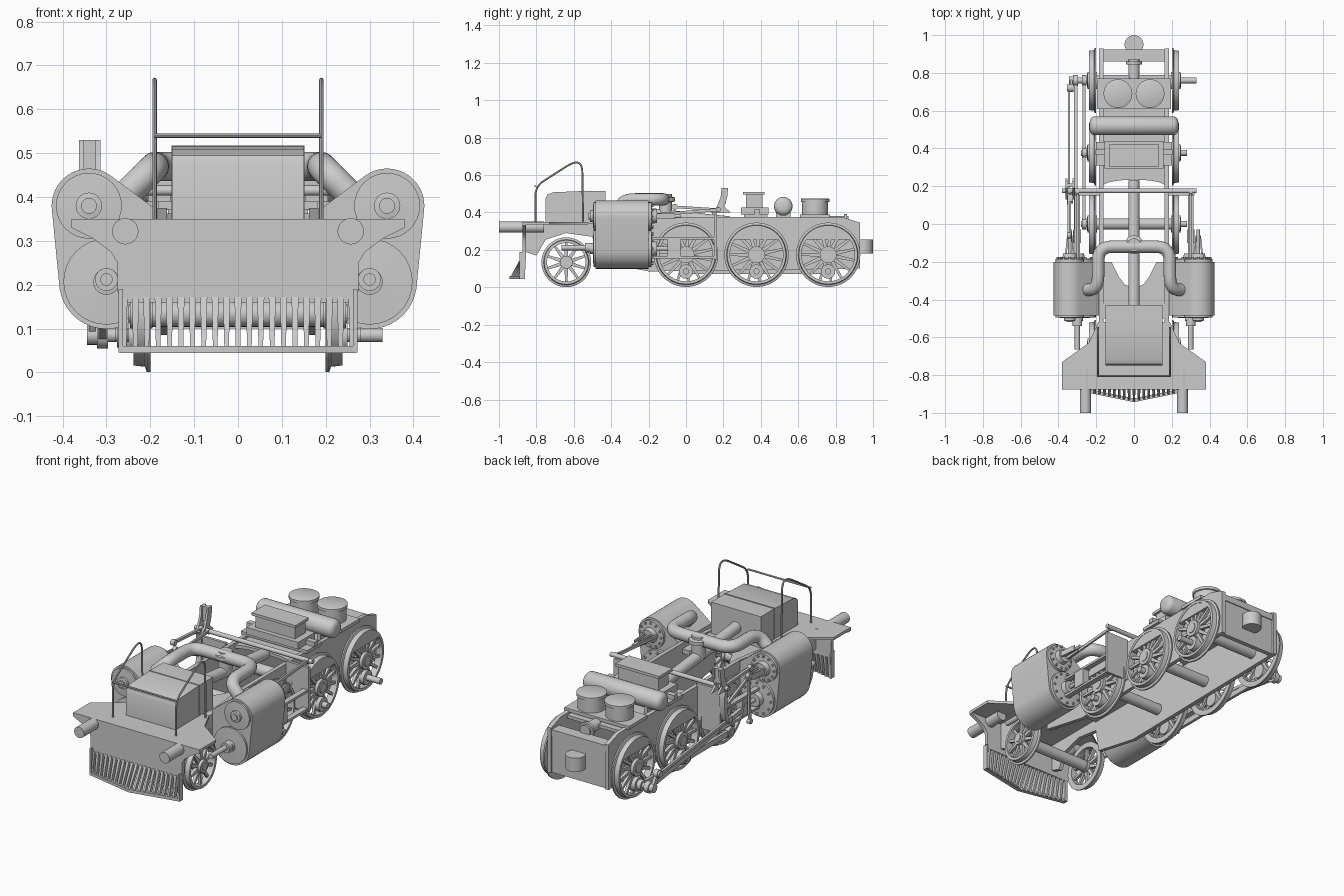
import bpy, bmesh, math
from mathutils import Vector, Matrix
from mathutils.geometry import convex_hull_2d

if "Cube" in bpy.data.objects:
    bpy.data.objects.remove(bpy.data.objects["Cube"])

B = bmesh.new()          # geometry of the part being built, in world coordinates


def done(name, mirror=False):
    """Turn the collected geometry into an object, optionally mirrored in x."""
    global B
    bmesh.ops.recalc_face_normals(B, faces=B.faces)
    for f in B.faces:
        f.smooth = True
    for e in B.edges:
        e.smooth = e.calc_face_angle(0) < 0.6
    me = bpy.data.meshes.new(name)
    B.to_mesh(me)
    B.free()
    B = bmesh.new()
    ob = bpy.data.objects.new(name, me)
    bpy.context.collection.objects.link(ob)
    if mirror:
        ob.modifiers.new("mirror", 'MIRROR').use_mirror_merge = False


def loft(rings, closed=False):
    vs = [[B.verts.new(p) for p in r] for r in rings]
    n = len(vs[0])
    pairs = list(zip(vs, vs[1:])) + ([(vs[-1], vs[0])] if closed else [])
    for a, b in pairs:
        for i in range(n):
            B.faces.new((a[i], a[(i + 1) % n], b[(i + 1) % n], b[i]))
    if not closed:
        B.faces.new(vs[0])
        B.faces.new(vs[-1])


def prism(pts, axis, a, b):
    put = {'x': lambda p, t: (t, p[0], p[1]), 'y': lambda p, t: (p[0], t, p[1]),
           'z': lambda p, t: (p[0], p[1], t)}[axis]
    loft([[put(p, t) for p in pts] for t in (a, b)])


def box(x0, x1, y0, y1, z0, z1):
    prism([(x0, y0), (x1, y0), (x1, y1), (x0, y1)], 'z', z0, z1)


def ring(c, d, r, n):
    q = Vector(d).to_track_quat('Z', 'Y')
    off = math.pi / 4 if n == 4 else 0
    return [Vector(c) + q @ Vector((r * math.cos(2 * math.pi * i / n + off),
            r * math.sin(2 * math.pi * i / n + off), 0)) for i in range(n)]


def cyl(p, q, r, r2=None, n=24):
    d = Vector(q) - Vector(p)
    loft([ring(p, d, r, n), ring(q, d, r if r2 is None else r2, n)])


def turned(p, d, prof, n=32):
    """Stacked rings along direction d; prof is (distance, radius)."""
    d = Vector(d)
    loft([ring(Vector(p) + d * t, d, r, n) for t, r in prof])


def tube(pts, r, fillet=0.06, n=16):
    pts = [Vector(p) for p in pts]
    path = [pts[0]]
    for a, b, c in zip(pts, pts[1:], pts[2:]):
        u = b + (a - b).normalized() * min(fillet, (a - b).length * .48)
        v = b + (c - b).normalized() * min(fillet, (c - b).length * .48)
        path += [u.lerp(b, t / 6).lerp(b.lerp(v, t / 6), t / 6) for t in range(7)]
    path.append(pts[-1])
    rings = []
    for i, p in enumerate(path):
        d = path[min(i + 1, len(path) - 1)] - path[max(i - 1, 0)]
        rings.append(ring(p, d, r, n))
    loft(rings)


def rod(a, b, x0, x1, h, boss):
    """Flat rod in the yz plane with round eyes at both ends."""
    u = (Vector(b) - Vector(a)).normalized() * h / 2
    v = Vector((-u.y, u.x))
    a, b = Vector(a), Vector(b)
    prism([a + v, b + v, b - v, a - v], 'x', x0, x1)
    for p in (a, b):
        cyl((x0 - .004, *p), (x1 + .004, *p), boss, n=20)


def wheel(name, y, z, r, spokes, hub, crank):
    prof = [(.2, r), (.208, r), (.212, r - .012), (.238, r - .015), (.238, r - .03), (.2, r - .03)]
    loft([[(x, y + q * math.cos(t), z + q * math.sin(t)) for x, q in prof]
          for t in [2 * math.pi * i / 56 for i in range(56)]], closed=True)
    cyl((.195, y, z), (.246, y, z), hub)
    cyl((.246, y, z), (.25, y, z), hub * .6)
    for i in range(spokes):
        t = 2 * math.pi * (i + .5) / spokes
        c, s = math.cos(t), math.sin(t)
        cyl((.22, y + c * hub * .8, z + s * hub * .8),
            (.22, y + c * (r - .025), z + s * (r - .025)), .014, .009, n=4)
    if crank:                                       # balance weight and crank boss
        arc = [math.radians(35 + 11 * i) for i in range(11)]
        prism([(y + (r - .028) * math.cos(t), z + (r - .028) * math.sin(t)) for t in arc], 'x', .208, .236)
        cyl((.205, y, z - .09), (.25, y, z - .09), .038)
    cyl((0, y, z), (.2, y, z), .03)
    done(name, True)


# wheels and axles
for nm, y in (("front", 0), ("middle", .377), ("rear", .76)):
    wheel(nm + "_driving_wheels", y, .174, .172, 15, .045, True)
    cyl((.24, y, .085), (.33 if y > .7 else .28, y, .085), .016)
    done(nm + "_crank_pins", True)
wheel("leading_wheels", -.64, .134, .133, 10, .034, False)

# side frames and cross members
prism([(-.86, .19), (-.86, .345), (-.5, .345), (-.2, .375), (.84, .375), (.93, .345), (.93, .1),
       (-.2, .085), (-.48, .14), (-.5, .27), (-.64, .29), (-.75, .255), (-.8, .17)], 'x', .162, .184)
done("side_frame", True)
arch = [(.165 * math.cos(t), .2 + .035 * math.sin(t)) for t in [math.pi * i / 10 for i in range(11)]]
prism(arch + [(-.165, .79), (.165, .79)], 'z', .345, .362)
done("frame_deck")
box(-.17, .17, .86, .925, .3, .335)
box(-.165, .165, .895, .92, .1, .335)
done("rear_beam")
cyl((0, .95, .18), (0, .95, .255), .05)
done("rear_coupling")
for s in (-1, 1):                                   # cylinder saddle with open waist
    prism([(s * .17, -.2), (s * .12, -.2), (s * .08, -.28), (s * .05, -.32), (0, -.34),
           (0, -.5), (s * .17, -.5)], 'z', .32, .345)
done("cylinder_saddle")

# front running plate, beam and buffers
prism([(-.38, -.875), (.38, -.875), (.38, -.73), (.24, -.63), (.19, -.52), (-.19, -.52),
       (-.24, -.63), (-.38, -.73)], 'z', .335, .35)
done("front_running_plate")
half = [(.275, .185), (.275, .25), (.29, .275), (.33, .305), (.38, .33), (.38, .35)]
prism(half + [(-x, z) for x, z in reversed(half)], 'y', -.875, -.855)
done("buffer_beam")
cyl((.257, -1, .322), (.257, -.76, .322), .03)
done("buffer", True)

# cowcatcher
for i in range(21):
    x = -.26 + .026 * i
    yb = -.942 + .055 * abs(x) / .26
    prism([(x - .009, yb), (x + .009, yb), (x + .006, yb + .025), (x - .006, yb + .025)], 'z', .045, .06)
    loft([[(x - w, y0, z), (x + w, y0, z), (x + w, y1, z), (x - w, y1, z)]
          for w, y0, y1, z in ((.005, yb, yb + .025, .05), (.008, -.875, -.855, .172))])
for s in (-1, 1):
    prism([(0, -.943), (s * .27, -.888), (s * .27, -.868), (0, -.923)], 'z', .044, .06)
    box(s * .262, s * .272, -.89, -.86, .045, .19)
box(-.27, .27, -.872, -.855, .16, .195)
done("cowcatcher")

# front tool box and handrails
prism([(-.75, .34), (-.75, .475), (-.742, .495), (-.71, .508), (-.545, .515), (-.43, .515), (-.43, .34)],
      'x', -.15, .15)
done("front_box")
box(-.152, .152, -.55, -.544, .34, .518)
done("box_strap")
tube([(.19, -.805, .345), (.19, -.805, .54), (.19, -.6, .672), (.19, -.555, .66), (.19, -.55, .345)],
     .005, .05, 8)
done("handrail", True)
cyl((-.19, -.805, .54), (.19, -.805, .54), .005, n=8)
done("handrail_crossbar")

# paired cylinder and valve chest
A, C = (.34, .38), (.3, .207)
pts = [(.185, .37), (.185, .25)]
for (cx, cz), r in ((A, .085), (C, .108)):
    pts += [(cx + r * math.cos(2 * math.pi * i / 40), cz + r * math.sin(2 * math.pi * i / 40)) for i in range(40)]
prism([pts[i] for i in convex_hull_2d(pts)], 'y', -.485, -.2)
done("cylinder_block", True)
for (x, z), r in ((A, .075), (C, .098)):
    turned((x, -.48, z), (0, -1, 0), [(0, r), (.015, r), (.018, .03), (.032, .03), (.034, .018), (.04, .018)])
    turned((x, -.205, z), (0, 1, 0), [(0, r), (.02, r), (.024, .04), (.05, .035)])
    for i in range(12):
        t = math.pi * i / 6
        p = (x + r * .85 * math.cos(t), z + r * .85 * math.sin(t))
        cyl((p[0], -.187, p[1]), (p[0], -.175, p[1]), .006, n=6)
done("cylinder_covers", True)
cyl((.3, -.665, .212), (.3, -.5, .212), .014)
cyl((.3, -.54, .212), (.3, -.5, .212), .026)
done("tail_rod", True)
for s in (-1, 1):                                   # valve spindle guide
    prism([(.34 + s * .03, -.2), (.34 + s * .018, -.2), (.34 + s * .008, -.06), (.34 + s * .014, -.06)],
          'z', .365, .395)
cyl((.34, -.2, .38), (.34, -.03, .38), .009, n=12)
done("valve_guide", True)

# crosshead slide bars and motion bracket
box(.285, .315, -.2, .15, .255, .268)
box(.285, .315, -.2, .15, .155, .168)
box(.18, .32, .15, .165, .15, .39)
cyl((.3, -.2, .207), (.3, -.06, .207), .011, n=12)
box(.28, .32, -.1, -.03, .165, .257)
rod((-.2, .385), (.17, .415), .295, .305, .016, .014)
done("slide_bars_and_crosshead", True)

# coupling and connecting rods on the left side
rod((0, .085), (.377, .085), -.272, -.256, .03, .028)
rod((.377, .085), (.76, .085), -.272, -.256, .03, .028)
done("coupling_rod")
rod((-.065, .207), (.76, .085), -.318, -.3, .026, .03)
done("connecting_rod")
rod((.76, .085), (.72, .15), -.34, -.325, .026, .022)
rod((.72, .15), (.12, .22), -.35, -.338, .016, .018)
rod((-.06, .14), (-.05, .39), -.348, -.336, .014, .014)
rod((-.05, .38), (.13, .3), -.345, -.333, .016, .014)
done("valve_gear")
link = [(.12 + .04 * math.sin(t * .9), .31 - .11 * math.cos(t)) for t in [math.pi * i / 8 for i in range(9)]]
prism([(y - .012, z) for y, z in link] + [(y + .012, z) for y, z in reversed(link)], 'x', -.352, -.322)
done("expansion_link")

# reversing shaft and lever
cyl((-.38, .175, .415), (.33, .175, .415), .012, n=16)
done("reversing_shaft")
for x in (-.363, -.325):
    prism([(.13, .4), (.165, .43), (.185, .48), (.19, .53), (.225, .53), (.22, .48), (.205, .43), (.24, .4)],
          'x', x, x + .012)
box(-.355, -.322, .195, .215, .45, .53)
rod((.175, .415), (-.06, .43), -.352, -.338, .014, .016)
done("reversing_lever")

# steam pipes
tube([(0, -.12, .47), (.19, -.12, .47), (.19, -.345, .47), (.27, -.35, .39)], .033, .075)
done("steam_pipe", True)
cyl((0, -.45, .42), (0, .23, .42 - .07), .03)
done("centre_pipe")
turned((0, -.11, .38), (0, 0, 1), [(0, .035), (.075, .035), (.08, .05), (.1, .05), (.105, .035), (.118, .035)])
done("pipe_joint")

# equipment on the rear deck
box(-.2, .2, .31, .435, .372, .39)
box(-.155, .155, .295, .44, .39, .428)
box(-.12, .12, .32, .41, .428, .495)
box(-.132, .132, .305, .42, .495, .51)
box(-.205, .205, .365, .395, .39, .415)
done("lubricator_box")
turned((-.235, .52, .433), (1, 0, 0), [(0, .02), (.004, .036), (.014, .046), (.025, .05), (.445, .05),
       (.456, .046), (.466, .036), (.47, .02)])
box(-.16, -.14, .48, .56, .36, .41)
box(.14, .16, .48, .56, .36, .41)
done("air_tank")
box(-.195, .195, .61, .77, .37, .388)
done("canister_base")
turned((.085, .69, .385), (0, 0, 1), [(0, .07), (.07, .07), (.072, .076), (.088, .076), (.091, .07)], 40)
done("canister", True)
cyl((0, .77, .35), (0, .87, .35), .03)
cyl((0, .845, .35), (0, .86, .35), .042)
done("rear_pipe")
